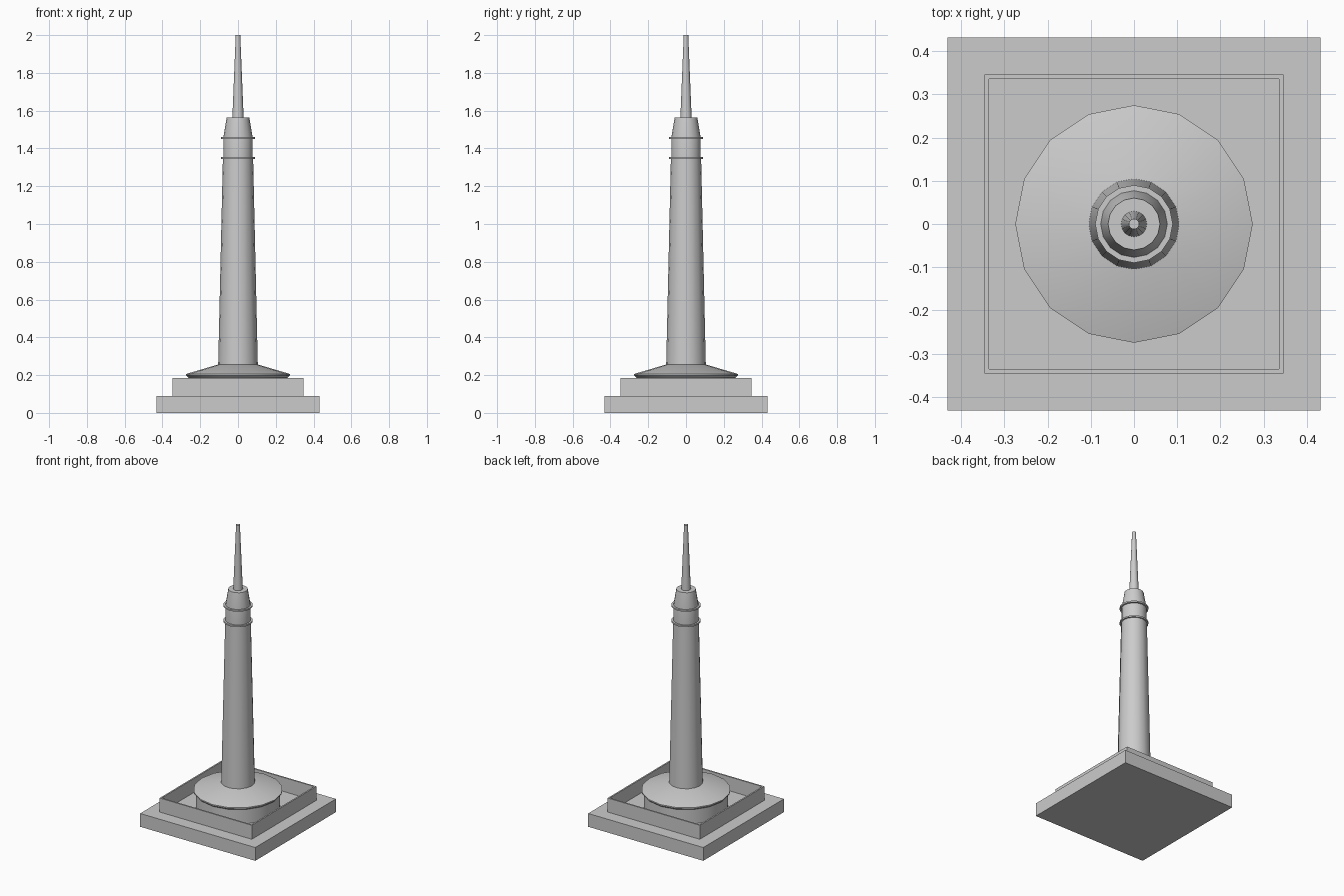
import bpy, bmesh, math

cube = bpy.data.objects.get("Cube")
if cube:
    bpy.data.objects.remove(cube)

stone = bpy.data.materials.new("pale_grey_stone")
stone.use_nodes = True
colour = (0.6, 0.6, 0.6, 1)
stone.diffuse_color = colour
stone.node_tree.nodes["Principled BSDF"].inputs["Base Color"].default_value = colour


def add_object(name, bm, smooth=False):
    bmesh.ops.recalc_face_normals(bm, faces=bm.faces)
    mesh = bpy.data.meshes.new(name)
    bm.to_mesh(mesh)
    bm.free()
    mesh.materials.append(stone)
    obj = bpy.data.objects.new(name, mesh)
    bpy.context.collection.objects.link(obj)
    if smooth:
        bpy.ops.object.select_all(action='DESELECT')
        obj.select_set(True)
        bpy.context.view_layer.objects.active = obj
        bpy.ops.object.shade_smooth_by_angle(angle=math.radians(30))
    return obj


def lathe(name, profile, sides=16):
    """Turn a (radius, height) profile around z and cap both ends."""
    bm = bmesh.new()
    rings = []
    for r, z in profile:
        angles = [math.tau * i / sides for i in range(sides)]
        rings.append([bm.verts.new((r * math.cos(a), r * math.sin(a), z)) for a in angles])
    for low, high in zip(rings, rings[1:]):
        for i in range(sides):
            j = (i + 1) % sides
            bm.faces.new((low[i], low[j], high[j], high[i]))
    bm.faces.new(rings[0])
    bm.faces.new(rings[-1])
    return add_object(name, bm, smooth=True)


def square_loop(bm, half, z):
    corners = ((-1, -1), (1, -1), (1, 1), (-1, 1))
    return [bm.verts.new((half * x, half * y, z)) for x, y in corners]


def bridge(bm, a, b):
    for i in range(4):
        j = (i + 1) % 4
        bm.faces.new((a[i], a[j], b[j], b[i]))


# Square plinth
bm = bmesh.new()
bottom, top = square_loop(bm, 0.432, 0), square_loop(bm, 0.432, 0.09)
bridge(bm, bottom, top)
bm.faces.new(bottom)
bm.faces.new(top)
add_object("plinth", bm)

# Thin parapet standing on the plinth, open in the middle
bm = bmesh.new()
loops = [square_loop(bm, half, z) for half, z in
         ((0.346, 0.09), (0.346, 0.185), (0.336, 0.185), (0.336, 0.09))]
for a, b in zip(loops, loops[1:] + loops[:1]):
    bridge(bm, a, b)
add_object("parapet", bm)

# Round footing with a conical roof
lathe("footing_drum", [(0.262, 0.09), (0.262, 0.19)])
lathe("footing_roof", [(0.262, 0.187), (0.275, 0.198), (0.275, 0.206), (0.105, 0.256)])

# Tapering shaft, lantern and spire
lathe("shaft", [(0.105, 0.25), (0.08, 1.35)])
lathe("lantern", [(0.078, 1.35), (0.078, 1.455), (0.06, 1.565)])
lathe("spire", [(0.03, 1.56), (0.012, 2.0)])

# Gallery rings around the lantern
for name, z in (("lower_gallery", 1.35), ("upper_gallery", 1.455)):
    lathe(name, [(0.09, z - 0.005), (0.09, z + 0.005)])
